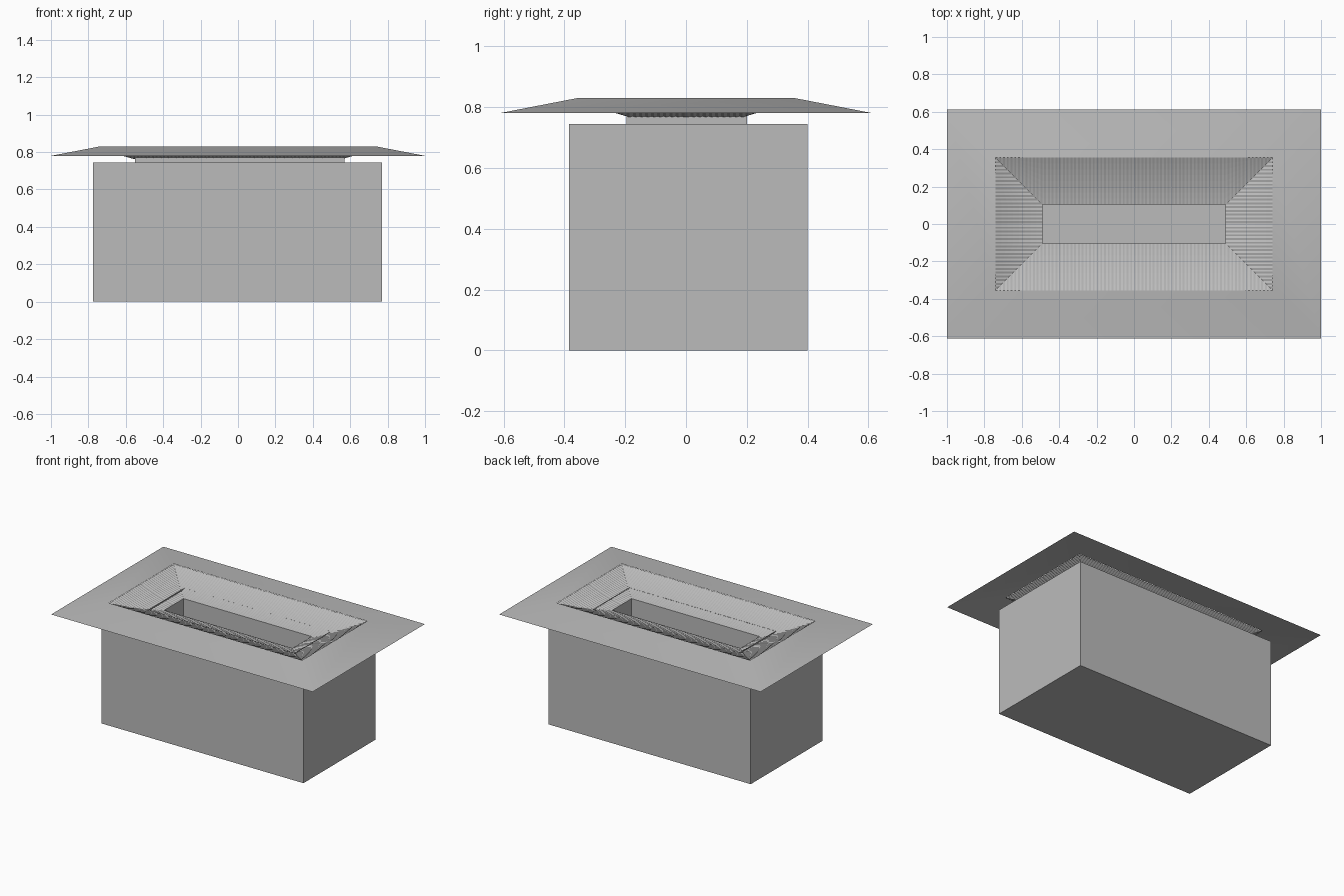
import bpy, bmesh, math

default = bpy.data.objects.get("Cube")
if default:
    bpy.data.objects.remove(default, do_unlink=True)

grey = bpy.data.materials.new("light_grey")
grey.use_nodes = True
COLOUR = (0.5, 0.5, 0.5, 1)
grey.diffuse_color = COLOUR
grey.node_tree.nodes["Principled BSDF"].inputs["Base Color"].default_value = COLOUR

HX, HY = 0.49, 0.105     # half size of the opening
RUN = 0.25               # width of the sloping throat
FLOOR = 0.03


def finish(bm, name, recalc=True):
    if recalc:
        bmesh.ops.recalc_face_normals(bm, faces=bm.faces)
    mesh = bpy.data.meshes.new(name)
    bm.to_mesh(mesh)
    bm.free()
    mesh.materials.append(grey)
    obj = bpy.data.objects.new(name, mesh)
    bpy.context.collection.objects.link(obj)
    return obj


def rect(x0, x1, y0, y1, z):
    return [(x0, y0, z), (x1, y0, z), (x1, y1, z), (x0, y1, z)]


def centred(hx, hy, z):
    return rect(-hx, hx, -hy, hy, z)


def loft(name, rings, cap_first=False, cap_last=False, recalc=True):
    """Join rectangular rings in order, with optional end caps."""
    bm = bmesh.new()
    loops = [[bm.verts.new(p) for p in ring] for ring in rings]
    for a, b in zip(loops, loops[1:]):
        for i in range(4):
            j = (i + 1) % 4
            bm.faces.new((a[i], a[j], b[j], b[i]))
    if cap_first:
        bm.faces.new(loops[0][::-1])
    if cap_last:
        bm.faces.new(loops[-1])
    return finish(bm, name, recalc)


def throat_z(d):
    return 0.752 + 0.18 * d + 0.53 * d * d


# Main box with a deep well cut down from its top
BOX = (-0.775, 0.77, -0.385, 0.4)
loft("main_box", [rect(*BOX, 0), rect(*BOX, 0.745), centred(HX, HY, 0.745),
                  centred(HX, HY, FLOOR)], cap_first=True, cap_last=True)

# Raised collar between box and rim, and the upper lip of the well
COLLAR = (-0.55, 0.57, -0.195, 0.2)
loft("collar", [rect(*COLLAR, 0.745), rect(*COLLAR, 0.772)], recalc=False)
loft("well_lip", [centred(HX, HY, throat_z(0)), centred(HX, HY, 0.745)], recalc=False)

# Wide sloping flange
flange = loft("flange", [centred(1, 0.613, 0.78), centred(HX + RUN, HY + RUN, 0.83)],
              recalc=False)


# Ribbed throat: four curved sides mitred at the corners
def throat_side(name, half, offset, along_x, sign, rows=8, step=0.01, depth=0.003):
    bm = bmesh.new()
    n = round(2 * (half + RUN) / step)
    columns = []
    for i in range(n + 1):
        t = -half - RUN + 2 * (half + RUN) * i / n
        start = min(RUN, max(0, abs(t) - half))
        groove = depth * (min(i, n - i) % 2)
        column = []
        for r in range(rows + 1):
            d = start + (RUN - start) * r / rows
            across = sign * (offset + d)
            x, y = (t, across) if along_x else (across, t)
            column.append(bm.verts.new((x, y, throat_z(d) - groove)))
        columns.append(column)
    for a, b in zip(columns, columns[1:]):
        for r in range(rows):
            bm.faces.new((a[r], b[r], b[r + 1], a[r + 1]))
    bmesh.ops.remove_doubles(bm, verts=bm.verts, dist=0.00001)
    bm.normal_update()
    for face in bm.faces:
        if face.normal.z < 0:
            face.normal_flip()
    finish(bm, name, recalc=False)


throat_side("throat_front", HX, HY, True, -1)
throat_side("throat_back", HX, HY, True, 1)
throat_side("throat_left", HY, HX, False, 1)
throat_side("throat_right", HY, HX, False, -1)

# Soft shading across the shallow flange corners
bpy.ops.object.select_all(action='DESELECT')
flange.select_set(True)
bpy.context.view_layer.objects.active = flange
bpy.ops.object.shade_smooth_by_angle(angle=math.radians(30))
